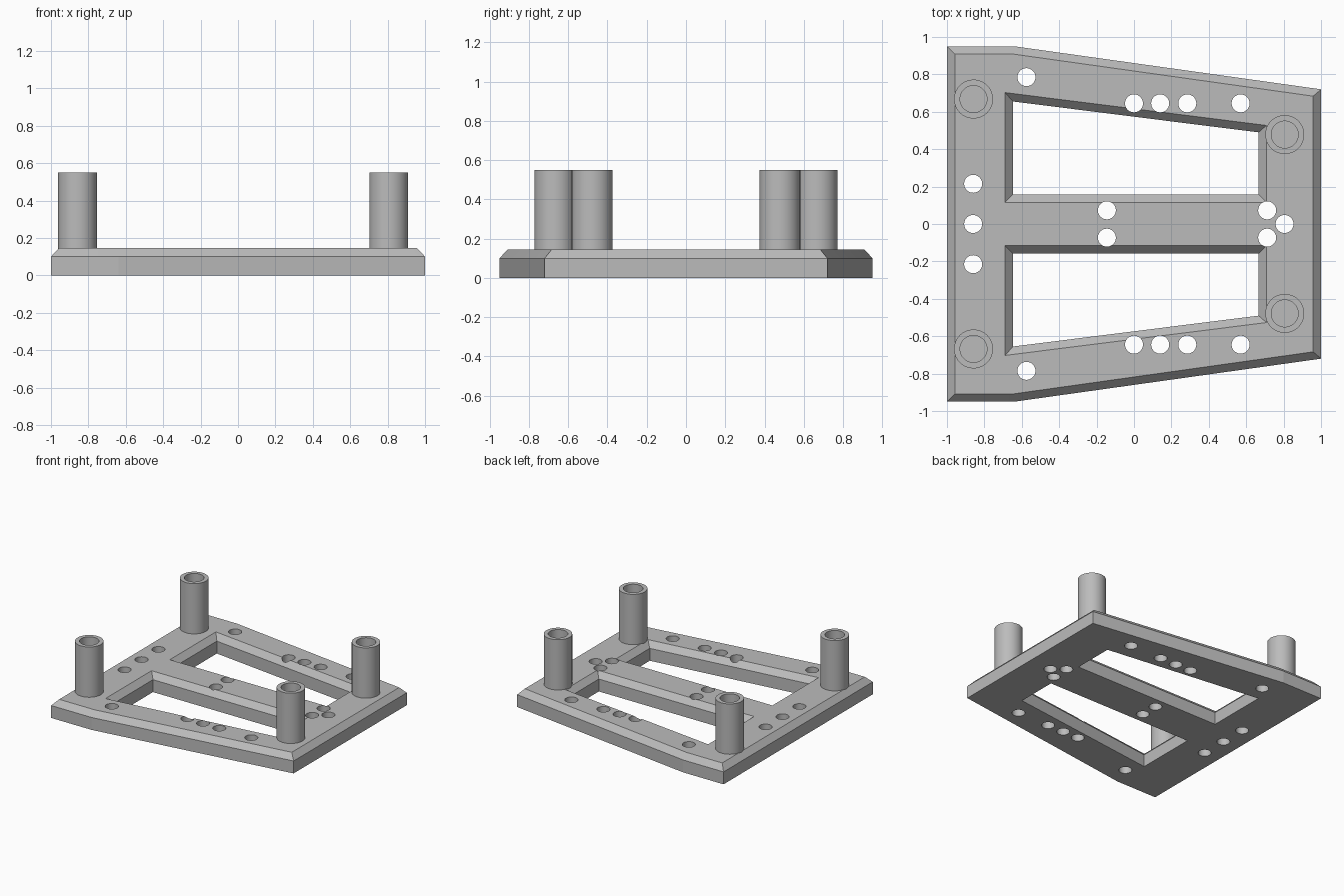
import bpy, bmesh, math
from mathutils import Vector

cube = bpy.data.objects.get("Cube")
if cube:
    bpy.data.objects.remove(cube, do_unlink=True)

TOP, EDGE, BEVEL = 0.145, 0.10, 0.042
POST_TOP = 0.55

grey = bpy.data.materials.new("plain grey")
grey.use_nodes = True
colour = (0.5, 0.5, 0.5, 1)
grey.diffuse_color = colour
grey.node_tree.nodes["Principled BSDF"].inputs["Base Color"].default_value = colour


def inset(poly, d):
    """Move every edge of a counter-clockwise polygon inwards by d."""
    out = []
    for i, p in enumerate(poly):
        p = Vector(p)
        a = (p - Vector(poly[i - 1])).normalized()
        b = (Vector(poly[(i + 1) % len(poly)]) - p).normalized()
        na, nb = Vector((-a.y, a.x)), Vector((-b.y, b.x))
        out.append(p + (na + nb) * d / (1 + na.dot(nb)))
    return out


def circle(x, y, r, n=64):
    return [(x + r * math.cos(math.tau * i / n), y + r * math.sin(math.tau * i / n))
            for i in range(n)]


def loft(bm, rings):
    """Closed solid through stacked (outline, z) rings."""
    loops = [[bm.verts.new((p[0], p[1], z)) for p in poly] for poly, z in rings]
    n = len(loops[0])
    for lo, hi in zip(loops, loops[1:]):
        for i in range(n):
            j = (i + 1) % n
            bm.faces.new((lo[i], lo[j], hi[j], hi[i]))
    bm.faces.new(loops[0][::-1])
    bm.faces.new(loops[-1])


def make(name, solids):
    bm = bmesh.new()
    for rings in solids:
        loft(bm, rings)
    bmesh.ops.recalc_face_normals(bm, faces=bm.faces)
    me = bpy.data.meshes.new(name)
    bm.to_mesh(me)
    bm.free()
    me.materials.append(grey)
    ob = bpy.data.objects.new(name, me)
    bpy.context.collection.objects.link(ob)
    return ob


def cut(ob, cutter):
    """Subtract the cutter, apply the result and discard the cutter."""
    cutter.hide_render = True
    mod = ob.modifiers.new("cut", 'BOOLEAN')
    mod.operation, mod.solver, mod.object = 'DIFFERENCE', 'EXACT', cutter
    bpy.context.view_layer.objects.active = ob
    bpy.ops.object.modifier_apply(modifier=mod.name)
    bpy.data.objects.remove(cutter, do_unlink=True)


def mirrored(poly):
    return [(x, -y) for x, y in poly][::-1]


def smooth(ob):
    bpy.ops.object.select_all(action='DESELECT')
    ob.select_set(True)
    bpy.context.view_layer.objects.active = ob
    bpy.ops.object.shade_smooth_by_angle(angle=math.radians(7))


# Tapered base plate with a bevelled top rim
half = [(1, 0.72), (-0.64, 0.95), (-1, 0.95)]
outline = half + mirrored(half)
plate = make("base_plate", [[(outline, 0), (outline, EDGE), (inset(outline, BEVEL), TOP)]])

# Two bevelled windows either side of the centre bar
window = [(-0.647, 0.158), (0.666, 0.158), (0.666, 0.49), (-0.647, 0.655)]
flare = 0.1
grow = -BEVEL * flare / (TOP - EDGE)
cut(plate, make("window_cutter", [
    [(w, -0.1), (w, EDGE), (inset(w, grow), EDGE + flare)]
    for w in (window, mirrored(window))]))

# Screw holes
pairs = [(-0.575, 0.785), (0, 0.645), (0.14, 0.645), (0.285, 0.645), (0.57, 0.645),
         (-0.86, 0.215), (-0.145, 0.073), (0.712, 0.073)]
holes = [(x, s * y) for x, y in pairs for s in (1, -1)] + [(-0.86, 0), (0.805, 0)]
cut(plate, make("hole_cutter", [
    [(circle(x, y, 0.048), -0.1), (circle(x, y, 0.048), 0.3)] for x, y in holes]))
smooth(plate)

# Hollow standoff posts
for end, x, y in (("rear", -0.858, 0.668), ("front", 0.806, 0.478)):
    for side, s in (("left", 1), ("right", -1)):
        outer, bore = circle(x, s * y, 0.104), circle(x, s * y, 0.072)
        post = make(f"{end}_{side}_post", [
            [(outer, EDGE + 0.03), (outer, POST_TOP), (bore, POST_TOP), (bore, TOP + 0.001)]])
        smooth(post)
